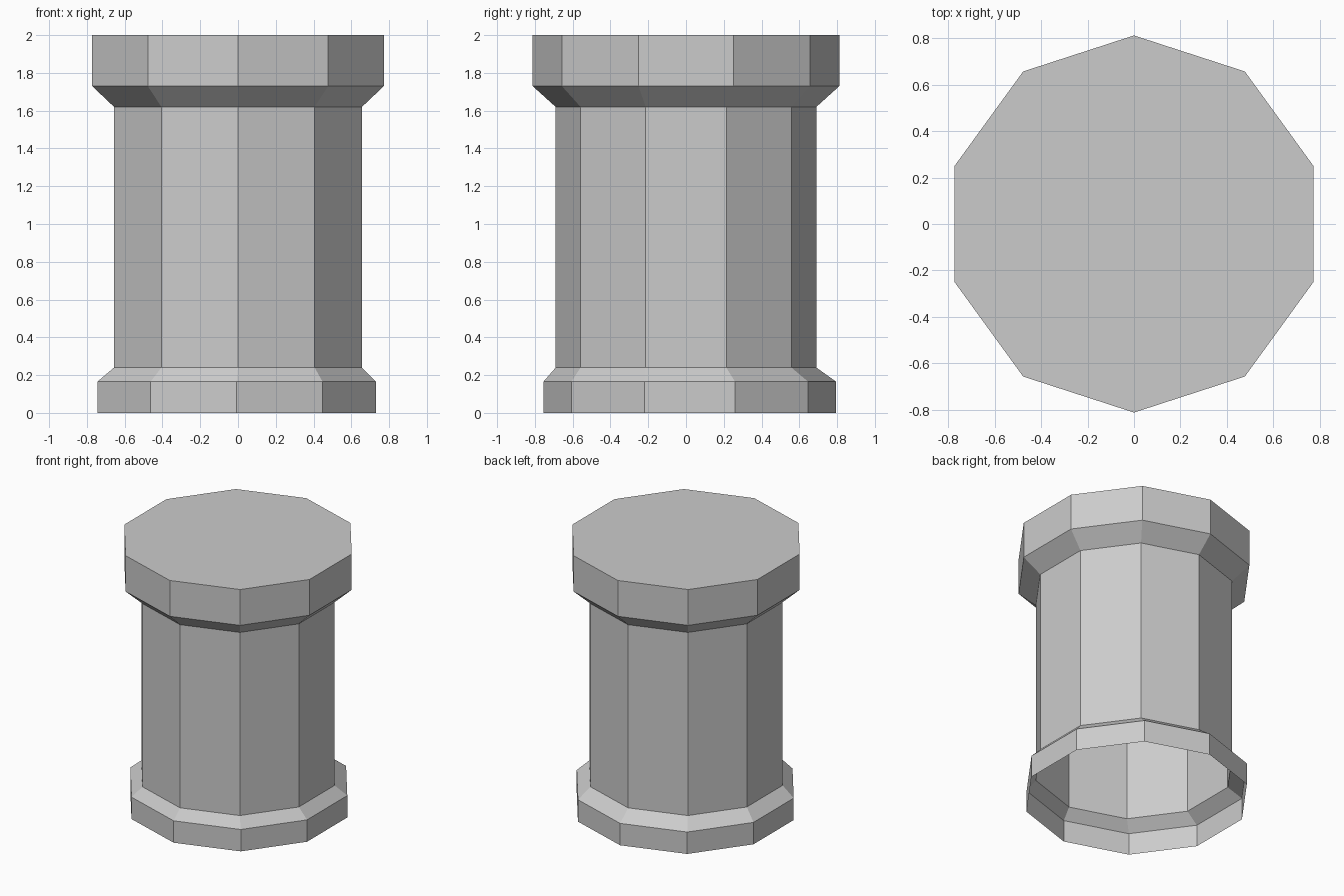
import bpy, bmesh
from math import sin, cos, pi

if "Cube" in bpy.data.objects:
    bpy.data.objects.remove(bpy.data.objects["Cube"])

SIDES = 10

# Profile rings from foot to cap: radius, height, centre x, centre y
# (the foot sits slightly off the shaft's axis)
RINGS = [
    (0.775, 0.00, -0.0075, 0.02),
    (0.775, 0.165, -0.0075, 0.02),
    (0.69, 0.24, 0, 0),
    (0.69, 1.62, 0, 0),
    (0.812, 1.73, 0, 0),
    (0.812, 2.00, 0, 0),
]

bm = bmesh.new()


def ring(r, z, cx, cy):
    angles = [pi / 2 + 2 * pi * i / SIDES for i in range(SIDES)]
    return [bm.verts.new((cx + r * cos(a), cy + r * sin(a), z)) for a in angles]


# Foot, shaft and flared head as one shell, open underneath
loops = [ring(*r) for r in RINGS]
for low, high in zip(loops, loops[1:]):
    for i in range(SIDES):
        j = (i + 1) % SIDES
        bm.faces.new((low[i], low[j], high[j], high[i]))

# Flat top
bm.faces.new(loops[-1])

mesh = bpy.data.meshes.new("pillar")
bm.to_mesh(mesh)
bm.free()
pillar = bpy.data.objects.new("pillar", mesh)
bpy.context.collection.objects.link(pillar)
